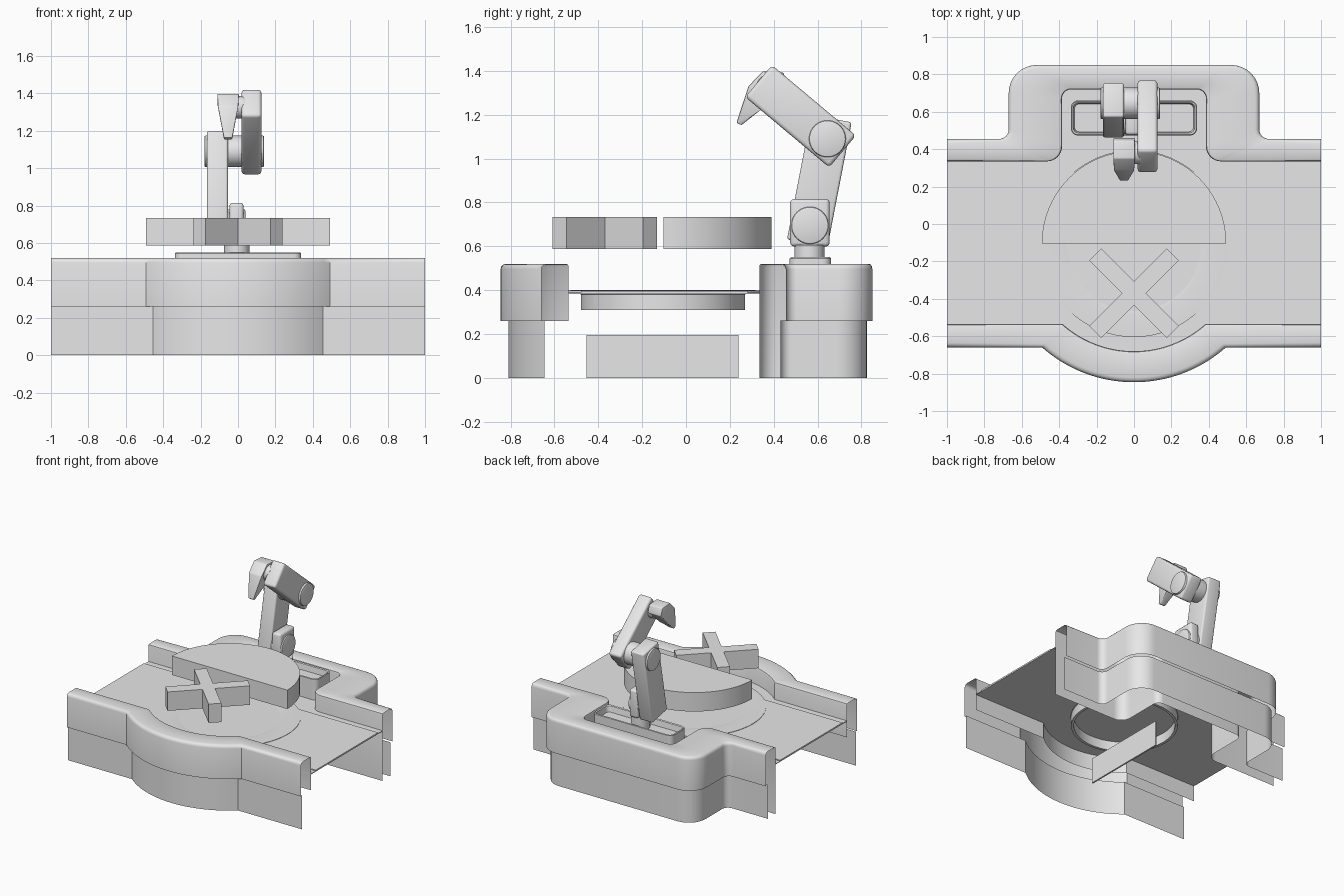
import bpy, bmesh, math
from mathutils import Vector, Matrix

if "Cube" in bpy.data.objects:
    bpy.data.objects.remove(bpy.data.objects["Cube"])

grey = bpy.data.materials.new("light_grey")
grey.diffuse_color = (0.8, 0.8, 0.8, 1)
grey.use_nodes = True
grey.node_tree.nodes["Principled BSDF"].inputs["Base Color"].default_value = grey.diffuse_color


def finish(name, bm, angle=35):
    bmesh.ops.recalc_face_normals(bm, faces=bm.faces[:])
    me = bpy.data.meshes.new(name)
    bm.to_mesh(me)
    bm.free()
    me.materials.append(grey)
    ob = bpy.data.objects.new(name, me)
    bpy.context.collection.objects.link(ob)
    bpy.ops.object.select_all(action='DESELECT')
    ob.select_set(True)
    bpy.context.view_layer.objects.active = ob
    bpy.ops.object.shade_smooth_by_angle(angle=math.radians(angle))
    return ob


def box(name, center, size, rot_x=0.0, bevel=0.0, rot_z=0.0):
    bm = bmesh.new()
    bmesh.ops.create_cube(bm, size=1)
    bmesh.ops.scale(bm, vec=size, verts=bm.verts)
    if bevel:
        bmesh.ops.bevel(bm, geom=bm.edges[:], offset=bevel, segments=3, profile=0.5, affect='EDGES')
    m = Matrix.Translation(center) @ Matrix.Rotation(rot_z, 4, 'Z') @ Matrix.Rotation(rot_x, 4, 'X')
    bm.transform(m)
    return finish(name, bm)


def prism(name, pts, z0, z1):
    """Solid plate with the outline pts between two heights."""
    bm = bmesh.new()
    f = bm.faces.new([bm.verts.new((x, y, z0)) for x, y in pts])
    r = bmesh.ops.extrude_face_region(bm, geom=[f])
    vs = [v for v in r['geom'] if isinstance(v, bmesh.types.BMVert)]
    bmesh.ops.translate(bm, vec=(0, 0, z1 - z0), verts=vs)
    return finish(name, bm)


def loft(name, rows, closed=False):
    """Surface through rows of points of equal length."""
    bm = bmesh.new()
    vr = [[bm.verts.new(p) for p in r] for r in rows]
    n = len(vr[0])
    for a, b in zip(vr, vr[1:]):
        for i in range(n if closed else n - 1):
            j = (i + 1) % n
            bm.faces.new((a[i], a[j], b[j], b[i]))
    return finish(name, bm)


def circle(r, z, cy=-0.105, n=64):
    return [(r * math.cos(2 * math.pi * i / n), cy + r * math.sin(2 * math.pi * i / n), z) for i in range(n)]


def cyl_x(name, x0, x1, y, z, r, bevel=0.008):
    bm = bmesh.new()
    bmesh.ops.create_cone(bm, cap_ends=True, segments=40, radius1=r, radius2=r, depth=x1 - x0)
    rim = [e for e in bm.edges if abs(e.verts[0].co.z - e.verts[1].co.z) < 1e-5]
    bmesh.ops.bevel(bm, geom=rim, offset=bevel, segments=2, profile=0.5, affect='EDGES')
    bm.transform(Matrix.Translation(((x0 + x1) / 2, y, z)) @ Matrix.Rotation(math.pi / 2, 4, 'Y'))
    return finish(name, bm)


def front_path(R, y, n=32):
    """Straight edge with a round bulge about the turntable centre."""
    a = math.acos((-0.105 - y) / R)
    arc = [(R * math.sin(-a + 2 * a * i / n), -0.105 - R * math.cos(-a + 2 * a * i / n)) for i in range(n + 1)]
    return [(-1, y)] + arc + [(1, y)]


def back_path(y0, x, y1, r0, r1, n=8):
    """Straight edge stepping back into a rounded bay."""
    half = [(-1, y0)]
    for cx, cy, r, a0, a1 in ((-x - r0, y0 + r0, r0, -90, 0), (-x + r1, y1 - r1, r1, 180, 90)):
        for i in range(n + 1):
            a = math.radians(a0 + (a1 - a0) * i / n)
            half.append((cx + r * math.cos(a), cy + r * math.sin(a)))
    return half + [(-px, py) for px, py in reversed(half)]


def rail(name, outer, inner, low_in):
    """Hollow rail: outer wall, rounded top, inner wall."""
    def row(t, z):
        out = []
        for o, i in zip(outer, inner):
            o, i = Vector(o), Vector(i)
            d = i - o
            p = o + d.normalized() * t if t >= 0 else i + d.normalized() * (t + 1e-6)
            out.append((p.x, p.y, z))
        return out
    r = 0.025
    rows = [row(0, 0.26), row(0, 0.52 - r)]
    for k in (1, 2, 3):
        a = math.radians(30 * k)
        rows.append(row(r * (1 - math.cos(a)), 0.52 - r + r * math.sin(a)))
    rows += [row(-0.014, 0.52), row(-0.004, 0.516), row(-1e-6, 0.506), row(-1e-6, low_in)]
    loft(name, rows)


def skirt(name, path):
    loft(name, [[(x, y, z) for x, y in path] for z in (0, 0.262)])


# Side rails and the lower skirts
front_in = front_path(0.575, -0.535)
back_in = back_path(0.335, 0.385, 0.72, 0.08, 0.05)
rail("front_rail", front_path(0.741, -0.66), front_in, 0.26)
rail("back_rail", back_path(0.455, 0.67, 0.85, 0.05, 0.15), back_in, 0.0)
skirt("front_skirt", front_path(0.705, -0.645))
skirt("back_skirt", back_path(0.43, 0.645, 0.825, 0.05, 0.14))

# Deck and conveyor belt
prism("deck", front_in + back_in[::-1], 0.383, 0.388)
box("belt", (0, -0.10, 0.391), (2, 0.76, 0.008))

# Turntable: flat ring, shallow dish and hanging collar
loft("turntable_ring", [circle(0.5, 0.388), circle(0.5, 0.398), circle(0.385, 0.40),
                        circle(0.36, 0.397)], True)
prism("turntable_dish", [p[:2] for p in circle(0.36, 0)], 0.384, 0.3955)
loft("turntable_collar", [circle(0.385, 0.39), circle(0.375, 0.38), circle(0.375, 0.31),
                          circle(0.355, 0.31), circle(0.355, 0.385)], True)

# Thin plate below the turntable
box("lower_plate", (0, -0.107, 0.0975), (0.012, 0.695, 0.195))

# Floating half disc and cross
prism("half_disc", [(0.493 * math.cos(math.pi * i / 40), -0.103 + 0.493 * math.sin(math.pi * i / 40))
                    for i in range(41)], 0.587, 0.733)
w, h = 0.045, 0.2925
plus = [(w, w), (w, h), (-w, h), (-w, w), (-h, w), (-h, -w), (-w, -w), (-w, -h), (w, -h), (w, -w), (h, -w), (h, w)]
c = math.sqrt(0.5)
prism("cross", [((x - y) * c, -0.37 + (x + y) * c) for x, y in plus], 0.587, 0.733)


# Tray that carries the arm
def rounded(hx, hy, r, z, cy=0.567):
    pts = []
    for k, (sx, sy) in enumerate(((1, 1), (-1, 1), (-1, -1), (1, -1))):
        for i in range(7):
            a = math.radians(90 * k + 15 * i)
            pts.append((sx * (hx - r) + r * math.cos(a), cy + sy * (hy - r) + r * math.sin(a), z))
    return pts


loft("arm_tray", [rounded(0.338, 0.094, 0.04, 0.388), rounded(0.338, 0.094, 0.04, 0.545),
                  rounded(0.333, 0.089, 0.035, 0.55), rounded(0.325, 0.081, 0.03, 0.545),
                  rounded(0.318, 0.074, 0.025, 0.50)], True)
prism("tray_floor", [p[:2] for p in rounded(0.318, 0.074, 0.025, 0)], 0.495, 0.50)

# Robot arm
bm = bmesh.new()
bmesh.ops.create_cone(bm, cap_ends=True, segments=40, radius1=0.068, radius2=0.068, depth=0.11)
bm.transform(Matrix.Translation((-0.006, 0.563, 0.55)))
finish("arm_pedestal", bm)
box("shoulder_block", (-0.008, 0.565, 0.707), (0.076, 0.18, 0.216), bevel=0.018)
cyl_x("shoulder_pin", -0.08, 0.04, 0.565, 0.695, 0.085)
box("lower_arm", (-0.11, 0.608, 0.898), (0.112, 0.188, 0.58), rot_x=-0.191, bevel=0.012)
cyl_x("elbow_pin", -0.18, 0.14, 0.645, 1.09, 0.084)
d = Vector((0, -0.766, 0.643))
mid = Vector((0.072, 0.645, 1.09)) + d * 0.16
box("upper_arm", mid, (0.107, 0.19, 0.50), rot_x=0.873, bevel=0.018)
cyl_x("wrist_pin", -0.02, 0.04, 0.38, 1.325, 0.06)

# Tapered tool head
bm = bmesh.new()
prof = [(0.23, 1.163), (0.252, 1.152), (0.345, 1.225), (0.462, 1.335), (0.445, 1.392), (0.35, 1.398), (0.285, 1.33)]
sides = []
for s in (-1, 1):
    sides.append([bm.verts.new((-0.053 + s * (0.022 + 0.036 * min(1, max(0, (z - 1.16) / 0.18))), y, z))
                  for y, z in prof])
bm.faces.new(sides[0])
bm.faces.new(sides[1][::-1])
for i in range(len(prof)):
    j = (i + 1) % len(prof)
    bm.faces.new((sides[0][i], sides[1][i], sides[1][j], sides[0][j]))
bmesh.ops.bevel(bm, geom=bm.edges[:], offset=0.006, segments=2, profile=0.5, affect='EDGES')
finish("tool_head", bm)
